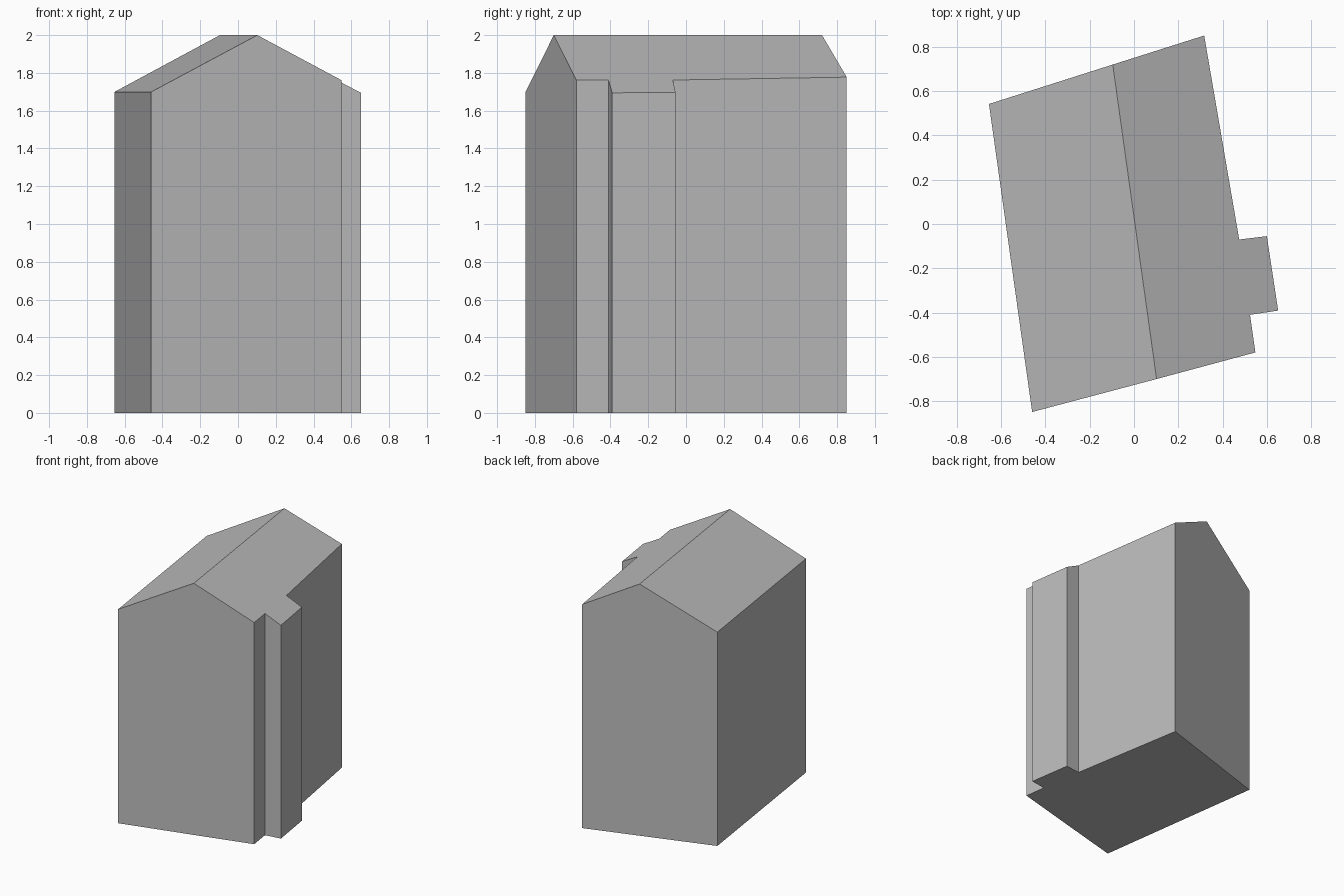
import bpy, bmesh
from mathutils import Vector

cube = bpy.data.objects.get("Cube")
if cube:
    bpy.data.objects.remove(cube)

# One plain grey for walls and roof
grey = bpy.data.materials.new("plain_grey")
grey.use_nodes = True
colour = (0.5, 0.5, 0.5, 1)
grey.diffuse_color = colour
grey.node_tree.nodes["Principled BSDF"].inputs["Base Color"].default_value = colour

# Ridge line and footprint, counter-clockwise, with a bay on the left side
RIDGE_FRONT = Vector((0.102, -0.70))
RIDGE_BACK = Vector((-0.096, 0.72))
RIDGE_Z, PITCH = 2.0, 0.521
footprint = [RIDGE_FRONT, (0.548, -0.58), (0.524, -0.41), (0.651, -0.391),
             (0.60, -0.055), (0.475, -0.07), (0.317, 0.851),
             RIDGE_BACK, (-0.655, 0.542), (-0.46, -0.849)]
BACK = footprint.index(RIDGE_BACK)
along = (RIDGE_BACK - RIDGE_FRONT).normalized()


def roof_height(p):
    """Height of the gable roof above a ground point."""
    return RIDGE_Z - PITCH * abs(along.cross(Vector(p) - RIDGE_FRONT))


bm = bmesh.new()
base = [bm.verts.new((p[0], p[1], 0)) for p in footprint]
top = [bm.verts.new((p[0], p[1], roof_height(p))) for p in footprint]

# Floor, two roof slopes and walls
bm.faces.new(base[::-1])
bm.faces.new(top[:BACK + 1])
bm.faces.new(top[BACK:] + top[:1])
for i in range(len(base)):
    j = (i + 1) % len(base)
    bm.faces.new((base[i], base[j], top[j], top[i]))

# Merge each gable wall into a single flat face
bmesh.ops.dissolve_limit(bm, angle_limit=0.02, verts=bm.verts[:], edges=bm.edges[:])
bmesh.ops.recalc_face_normals(bm, faces=bm.faces[:])

mesh = bpy.data.meshes.new("house")
bm.to_mesh(mesh)
bm.free()
mesh.materials.append(grey)
house = bpy.data.objects.new("house", mesh)
bpy.context.collection.objects.link(house)
